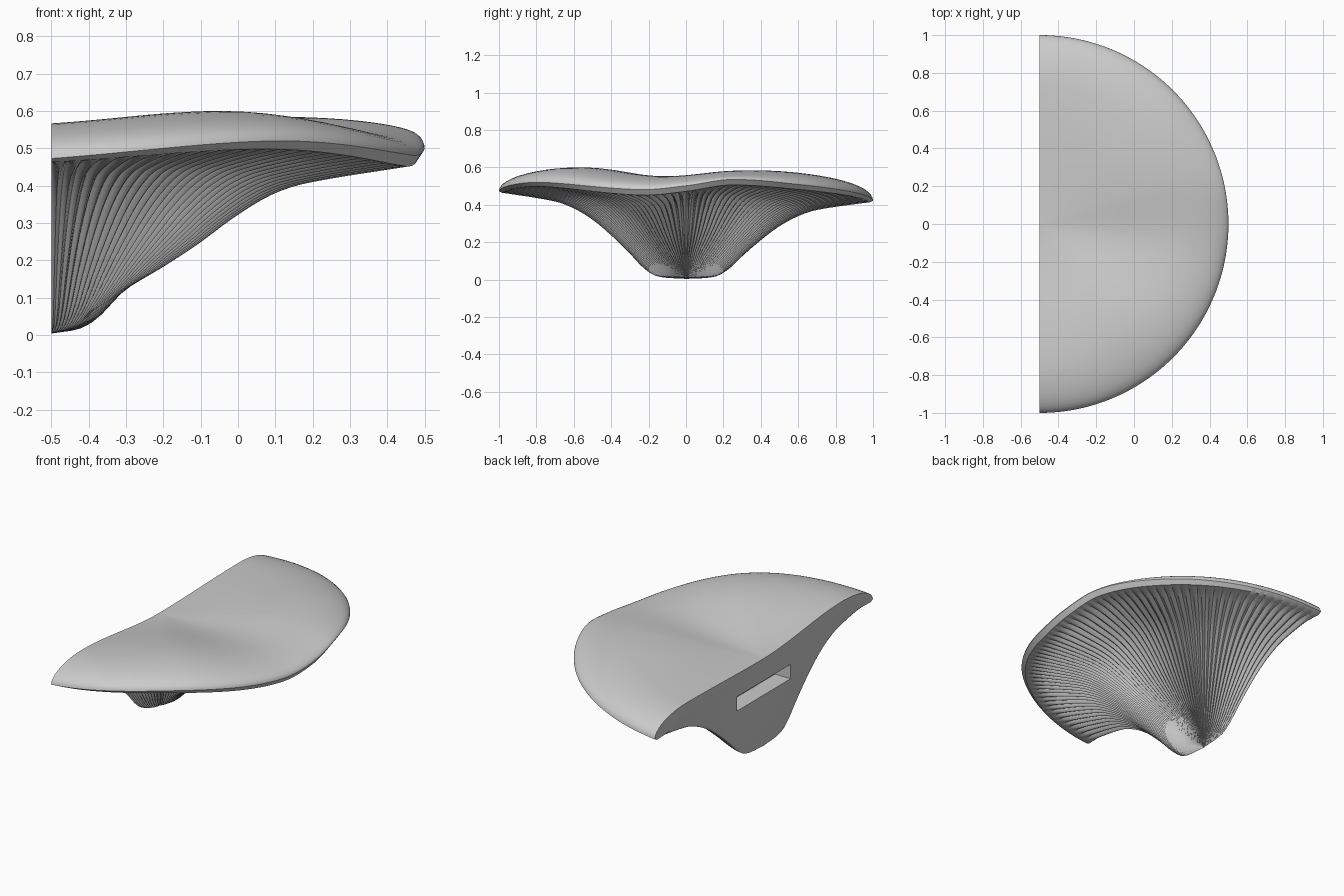
import bpy, bmesh, math
from mathutils import Vector

if "Cube" in bpy.data.objects:
    bpy.data.objects.remove(bpy.data.objects["Cube"])

GILLS, STEPS = 64, 6
# cap ridge height and gill rim height by angle in degrees
RIDGE = [(-90, .567), (-50, .6), (-10, .553), (20, .582), (45, .578), (90, .523)]
RIM = [(-90, .463), (-53, .498), (-14, .452), (0, .472), (14, .506), (37, .483), (90, .412)]
# underside: radius against fraction of the rim height, at the sides and front
SIDE = [(0, .01), (.12, .025), (.18, .06), (.24, .16), (.3, .3), (.4, .51),
        (.5, .69), (.6, .82), (.7, .9), (.98, 1)]
FRONT = [(0, .01), (.08, .04), (.13, .11), (.2, .27), (.3, .4), (.4, .54),
         (.5, .7), (.6, .83), (.7, .9), (.98, 1)]
CENTRE = .51


def spline(pts, x):
    """Smooth curve through the points."""
    n = len(pts)
    i = max(k for k in range(n - 1) if k == 0 or pts[k][0] <= x)

    def slope(k):
        a, b = pts[max(k - 1, 0)], pts[min(k + 1, n - 1)]
        return (b[1] - a[1]) / (b[0] - a[0])
    (x0, y0), (x1, y1) = pts[i], pts[i + 1]
    w = x1 - x0
    t = (x - x0) / w
    s = t * t * (3 - 2 * t)
    return (y0 + (y1 - y0) * s + w * slope(i) * t * (1 - t) ** 2
            - w * slope(i + 1) * t * t * (1 - t))


def section(angle, groove):
    """Radius and height pairs from the foot, around the rim, to the cap centre."""
    deg, front = math.degrees(angle), math.cos(angle) ** 2
    rim, ridge = spline(RIM, deg), spline(RIDGE, deg)

    def under(r):
        return rim * (spline(SIDE, r) * (1 - front) + spline(FRONT, r) * front)
    out = []
    for i in range(1, 37):                       # gilled underside
        r = .98 * i / 36
        d = (under(min(r + .01, .98)) - under(r - .01)) / (min(r + .01, .98) - r + .01)
        depth = groove * .022 * min(1, r / .4) * min(1, (.98 - r) / .12)
        k = depth / math.hypot(1, d)
        out.append((r - d * k, under(r) + k))
    base = rim + .01 + .02 * math.cos(angle)
    for i in range(13):                          # rounded rim
        p = math.pi / 2 * i / 12
        out.append((.72 + .28 * math.cos(p), base + (ridge - base) * math.sin(p)))
    for i in range(11, 0, -1):                   # dished top
        t = i / 12
        out.append((.72 * t, CENTRE + (ridge - CENTRE) * t * t * (3 - 2 * t)))
    return out


# half-round cap with gilled stem
bm = bmesh.new()
foot = bm.verts.new((-.5, 0, .004))
crown = bm.verts.new((-.5, 0, CENTRE))
columns = []
total = GILLS * STEPS
for j in range(total + 1):
    angle = math.pi * (j / total - .5)
    groove = 1 - abs(math.sin(math.pi * j / STEPS))
    c, s = math.cos(angle), math.sin(angle)
    if j in (0, total):
        c = 0
    columns.append([bm.verts.new((-.5 + r * c, r * s, max(z, 0)))
                    for r, z in section(angle, groove)])
for a, b in zip(columns, columns[1:]):
    bm.faces.new((foot, b[0], a[0]))
    bm.faces.new((crown, a[-1], b[-1]))
    for k in range(len(a) - 1):
        bm.faces.new((a[k], b[k], b[k + 1], a[k + 1]))
# flat back
bm.faces.new([foot] + columns[0] + [crown] + columns[-1][::-1])
bmesh.ops.recalc_face_normals(bm, faces=bm.faces)
mesh = bpy.data.meshes.new("mushroom_shelf")
bm.to_mesh(mesh)
bm.free()
shelf = bpy.data.objects.new("mushroom_shelf", mesh)
bpy.context.collection.objects.link(shelf)

grey = bpy.data.materials.new("light_grey")
grey.use_nodes = True
grey.diffuse_color = (.6, .6, .6, 1)
grey.node_tree.nodes["Principled BSDF"].inputs["Base Color"].default_value = (.6, .6, .6, 1)
mesh.materials.append(grey)

# mounting slot in the flat back
bpy.ops.mesh.primitive_cube_add(size=1, location=(-.5, 0, .34))
cutter = bpy.context.object
cutter.name = "slot_cutter"
cutter.scale = (.2, .49, .083)
cutter.hide_render = True
cutter.data.materials.append(grey)
bpy.context.view_layer.update()
cut = shelf.modifiers.new("slot", "BOOLEAN")
cut.operation = "DIFFERENCE"
cut.solver = "EXACT"
cut.object = cutter
bpy.ops.object.select_all(action="DESELECT")
shelf.select_set(True)
bpy.context.view_layer.objects.active = shelf
bpy.ops.object.modifier_apply(modifier="slot")
bpy.data.objects.remove(cutter)
bpy.ops.object.shade_smooth_by_angle(angle=math.radians(35))
